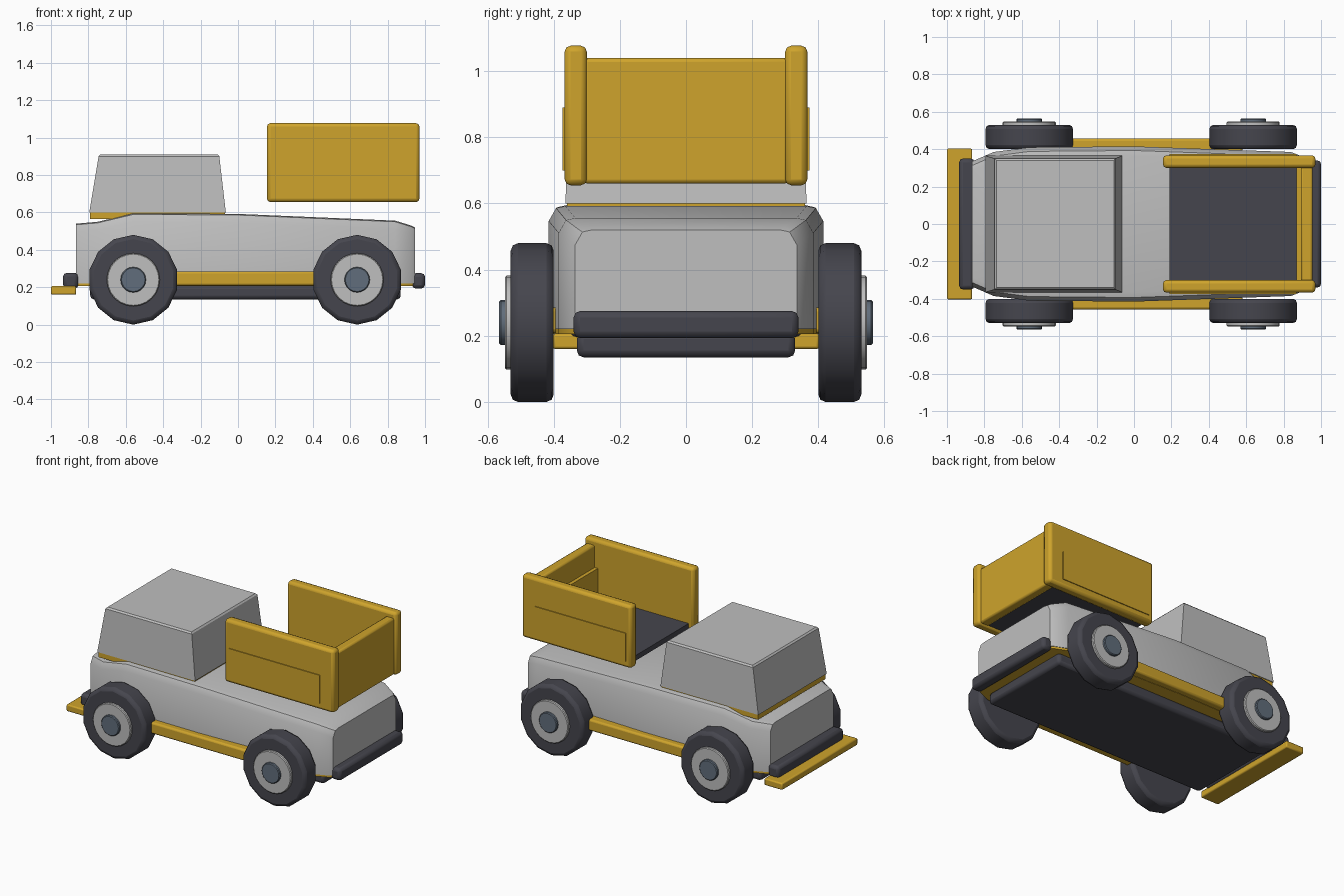
import bpy, bmesh, math
from mathutils import Matrix

if "Cube" in bpy.data.objects:
    bpy.data.objects.remove(bpy.data.objects["Cube"])


def material(name, rgb):
    m = bpy.data.materials.new(name)
    m.diffuse_color = (*rgb, 1)
    m.use_nodes = True
    m.node_tree.nodes["Principled BSDF"].inputs["Base Color"].default_value = m.diffuse_color
    return m


GREY = material("light_grey_paint", (0.52, 0.52, 0.52))
YELLOW = material("yellow_paint", (0.62, 0.37, 0.025))
DARK = material("dark_rubber", (0.06, 0.06, 0.075))
STEEL = material("blue_grey_cap", (0.12, 0.155, 0.2))


def finish(name, bm, mat, bevel=0.0, segments=2):
    bmesh.ops.recalc_face_normals(bm, faces=bm.faces)
    mesh = bpy.data.meshes.new(name)
    bm.to_mesh(mesh)
    bm.free()
    mesh.materials.append(mat)
    ob = bpy.data.objects.new(name, mesh)
    bpy.context.collection.objects.link(ob)
    if bevel:
        mod = ob.modifiers.new("bevel", "BEVEL")
        mod.width, mod.segments = bevel, segments
        mod.limit_method, mod.angle_limit = "ANGLE", math.radians(40)
    bpy.ops.object.select_all(action="DESELECT")
    ob.select_set(True)
    bpy.context.view_layer.objects.active = ob
    bpy.ops.object.shade_smooth_by_angle(angle=math.radians(30))
    return ob


def box(name, x, y, z, mat, bevel=0.0, segments=2):
    bm = bmesh.new()
    bmesh.ops.create_cube(bm, size=1)
    for v in bm.verts:
        for i, (lo, hi) in enumerate((x, y, z)):
            v.co[i] = lo if v.co[i] < 0 else hi
    return finish(name, bm, mat, bevel, segments)


def side_box(name, x, y, z, mat, bevel=0.0):
    box(name + "_left", x, y, z, mat, bevel)
    box(name + "_right", x, (-y[1], -y[0]), z, mat, bevel)


def disc(name, x, y0, y1, radius, sides, mat, bevel, segments=2):
    bm = bmesh.new()
    bmesh.ops.create_cone(bm, cap_ends=True, segments=sides, radius1=radius,
                          radius2=radius, depth=abs(y1 - y0),
                          matrix=Matrix.Translation((x, (y0 + y1) / 2, 0.24))
                          @ Matrix.Rotation(math.pi / 2, 4, "X"))
    # start the polygon with a corner straight up
    top = max(bm.verts, key=lambda v: v.co.z)
    turn = math.atan2(top.co.x - x, top.co.z - 0.24)
    bmesh.ops.rotate(bm, verts=bm.verts, cent=(x, 0, 0.24),
                     matrix=Matrix.Rotation(-turn, 3, "Y"))
    return finish(name, bm, mat, bevel, segments)


def loft(name, rings, mat):
    bm = bmesh.new()
    loops = [[bm.verts.new(p) for p in ring] for ring in rings]
    for a, b in zip(loops, loops[1:]):
        for i in range(len(a)):
            j = (i + 1) % len(a)
            bm.faces.new((a[i], a[j], b[j], b[i]))
    bm.faces.new(loops[0])
    bm.faces.new(loops[-1])
    return finish(name, bm, mat)


# body shell: stations of x, half width, top height, with chamfered shoulders
stations = [(-0.865, 0.335, 0.54), (-0.75, 0.385, 0.55), (-0.56, 0.41, 0.595),
            (0.0, 0.415, 0.592), (0.84, 0.385, 0.556), (0.925, 0.35, 0.53),
            (0.945, 0.335, 0.52)]
loft("body_shell",
     [[(x, -w, 0.22), (x, -w, t - 0.045), (x, -w + 0.022, t - 0.006),
       (x, -w + 0.05, t), (x, w - 0.05, t), (x, w - 0.022, t - 0.006),
       (x, w, t - 0.045), (x, w, 0.22)] for x, w, t in stations], GREY)

# body base trim and chassis
loft("body_base_trim",
     [[(x * 0.99, -w, 0.206), (x * 0.99, -w, 0.222),
       (x * 0.99, w, 0.222), (x * 0.99, w, 0.206)]
      for x, w, t in stations], YELLOW)
box("chassis", (-0.79, 0.87), (-0.33, 0.33), (0.135, 0.21), DARK, 0.02)
side_box("running_board", (-0.5, 0.58), (0.38, 0.457), (0.208, 0.285), YELLOW, 0.012)

# cab and its trim
loft("cab",
     [[(-0.795, -0.365, 0.6), (-0.065, -0.365, 0.6),
       (-0.065, 0.365, 0.6), (-0.795, 0.365, 0.6)],
      [(-0.745, -0.35, 0.9), (-0.1, -0.35, 0.9),
       (-0.1, 0.35, 0.9), (-0.745, 0.35, 0.9)],
      [(-0.735, -0.34, 0.91), (-0.108, -0.34, 0.91),
       (-0.108, 0.34, 0.91), (-0.735, 0.34, 0.91)]], GREY)
box("cab_base_trim", (-0.79, -0.07), (-0.36, 0.36), (0.565, 0.601), YELLOW)

# cargo bed
box("bed_floor", (0.19, 0.91), (-0.31, 0.31), (0.665, 0.70), DARK)
side_box("bed_side", (0.155, 0.97), (0.3, 0.367), (0.655, 1.077), YELLOW, 0.018)
side_box("bed_side_panel", (0.19, 0.87), (0.36, 0.373), (0.70, 0.89), YELLOW)
box("tailgate", (0.892, 0.955), (-0.31, 0.31), (0.66, 1.04), YELLOW, 0.012)
box("tailgate_inner_panel", (0.868, 0.9), (-0.305, 0.305), (0.68, 0.89), YELLOW)

# bumpers and front plate
box("rear_bumper", (0.93, 1.0), (-0.34, 0.34), (0.193, 0.275), DARK, 0.02)
box("front_bumper", (-0.935, -0.853), (-0.35, 0.35), (0.193, 0.277), DARK, 0.02)
box("front_plate", (-1.0, -0.865), (-0.403, 0.403), (0.16, 0.206), YELLOW, 0.008)

# wheels
for end, x in (("front", -0.56), ("rear", 0.637)):
    for side, s in (("left", 1), ("right", -1)):
        tag = f"{end}_{side}"
        disc(f"tyre_{tag}", x, s * 0.4, s * 0.53, 0.24, 14, DARK, 0.022)
        disc(f"hub_{tag}", x, s * 0.52, s * 0.548, 0.142, 24, GREY, 0.005, 1)
        disc(f"hub_cap_{tag}", x, s * 0.54, s * 0.565, 0.068, 20, STEEL, 0.005, 1)
